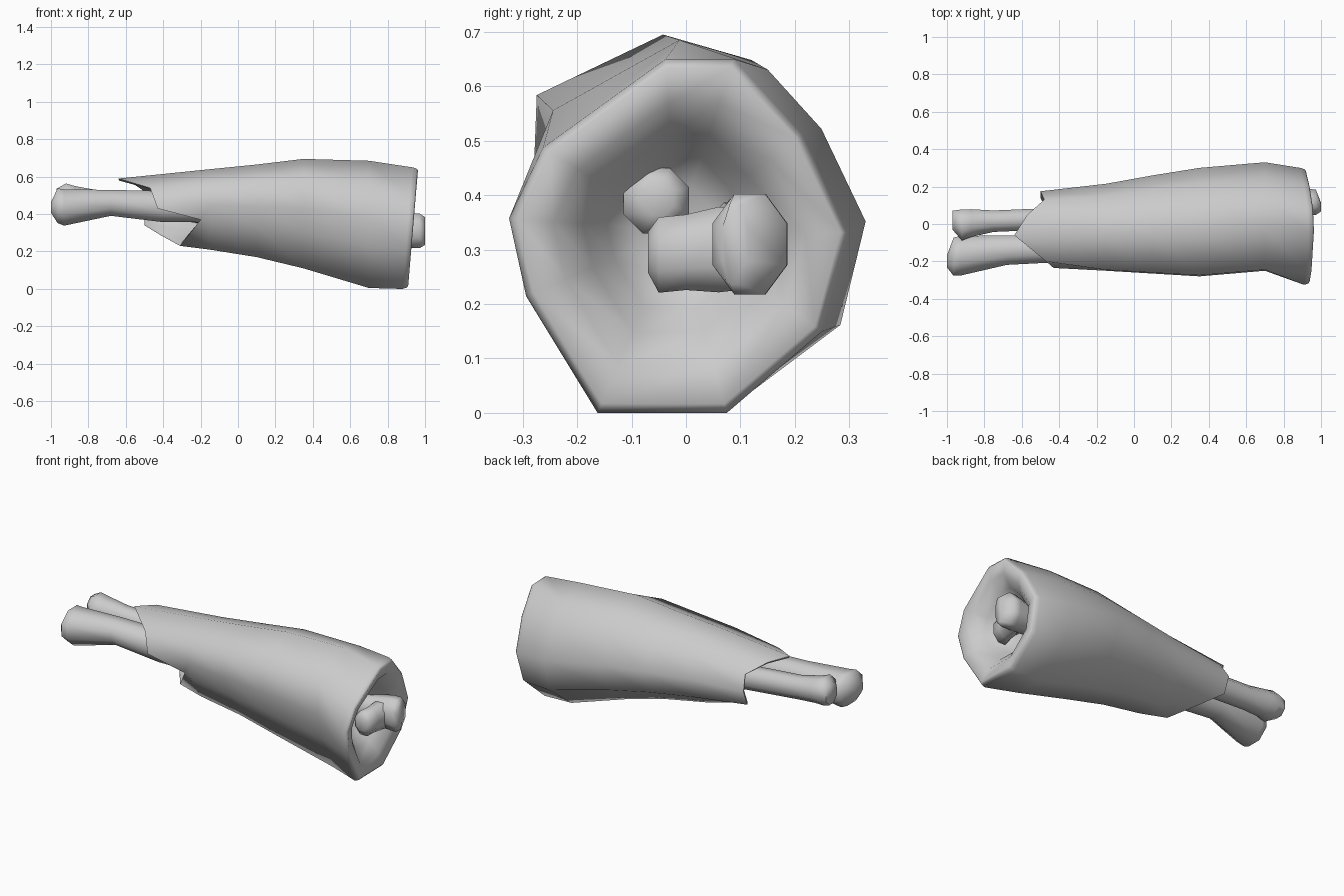
import bpy, bmesh, math
from mathutils import Vector

cube = bpy.data.objects.get("Cube")
if cube:
    bpy.data.objects.remove(cube)

grey = bpy.data.materials.new("plain grey")
grey.use_nodes = True
grey.diffuse_color = (0.6, 0.6, 0.6, 1)
grey.node_tree.nodes["Principled BSDF"].inputs["Base Color"].default_value = (0.6, 0.6, 0.6, 1)


def loft(name, rings, angle):
    """Skin a list of equal rings and close both ends."""
    bm = bmesh.new()
    loops = [[bm.verts.new(p) for p in ring] for ring in rings]
    n = len(loops[0])
    for a, b in zip(loops, loops[1:]):
        for i in range(n):
            j = (i + 1) % n
            bm.faces.new((a[i], a[j], b[j], b[i]))
    bm.faces.new(loops[0])
    bm.faces.new(loops[-1])
    bmesh.ops.recalc_face_normals(bm, faces=bm.faces)
    mesh = bpy.data.meshes.new(name)
    bm.to_mesh(mesh)
    bm.free()
    obj = bpy.data.objects.new(name, mesh)
    bpy.context.collection.objects.link(obj)
    mesh.materials.append(grey)
    bpy.ops.object.select_all(action="DESELECT")
    obj.select_set(True)
    bpy.context.view_layer.objects.active = obj
    bpy.ops.object.shade_smooth_by_angle(angle=math.radians(angle))
    return obj


def inset(ring, scale, dx, flat=0.0):
    """Shrink a ring about its centre, shift it along x, optionally level it."""
    c = sum(ring, Vector()) / len(ring)
    out = []
    for p in ring:
        q = c + (p - c) * scale
        q.x = p.x + (c.x - p.x) * flat + dx
        out.append(q)
    return out


# Cross-sections as fractions of their bounding box, from the top towards the back
cut_profile = [(.46, 1), (.66, 1), (.86, .79), (1, .51), (.92, .23),
               (.64, 0), (.26, 0), (.05, .33), (0, .55), (.1, .75)]
body_profile = [(.41, 1), (.69, .92), (.86, .76), (1, .51), (.92, .23),
                (.56, 0), (.26, 0), (.05, .33), (0, .55), (.01, .81)]


def section(profile, x, y0, y1, z0, z1):
    return [Vector((x, y0 + u * (y1 - y0), z0 + v * (z1 - z0))) for u, v in profile]


# Flesh: thick cut end, tapering body, torn narrow end
cut = section(cut_profile, 0, -.325, .3, 0, .65)
for p in cut:
    p.x = .91 + .08 * p.z - .06 * max(p.y, 0)
torn = [Vector(p) for p in [
    (-.64, -.06, .59), (-.57, .05, .575), (-.48, .13, .51), (-.5, .175, .43), (-.5, .14, .34),
    (-.41, .03, .285), (-.31, -.1, .23), (-.2, -.215, .37), (-.43, -.235, .43), (-.47, -.2, .54)]]
body = [section(body_profile, .7, -.25, .33, .005, .685),
        section(body_profile, .35, -.28, .3, .11, .695),
        section(body_profile, .1, -.265, .26, .17, .665),
        section(body_profile, -.15, -.25, .215, .21, .64)]
bowl = [inset(cut, .25, -.2, .8), inset(cut, .42, -.16, .6), inset(cut, .56, -.075, .3),
        inset(cut, .74, -.02), inset(cut, .95, 0), inset(cut, .98, -.008), inset(cut, 1, -.03)]
hollow = [inset(torn, .93, .005), inset(torn, .85, .14), inset(torn, .5, .3, .8)]
loft("flesh", bowl + body + [torn] + hollow, 75)


# Bones: stations of x, y, z, half width, half height
def bone(name, stations, sides=8, across=False):
    """Loft ovals along x, or along y when across is set."""
    rings = []
    for x, y, z, w, h in stations:
        ring = []
        for i in range(sides):
            a = math.tau * (i + .5) / sides
            u, v = w * math.cos(a), h * math.sin(a)
            ring.append(Vector((x + u, y, z + v) if across else (x, y + u, z + v)))
        rings.append(ring)
    return loft(name, rings, 80)


bone("front_bone", [(-1, -.2, .435, .035, .03), (-.965, -.175, .445, .11, .1),
                    (-.93, -.17, .435, .115, .105), (-.68, -.14, .46, .085, .075),
                    (-.4, -.13, .44, .08, .09), (.4, -.08, .41, .06, .06),
                    (.7, -.06, .39, .06, .055), (.78, -.055, .39, .065, .065),
                    (.8, -.05, .395, .03, .035)])
bone("back_bone", [(-.97, .02, .48, .055, .06), (-.92, -.005, .485, .09, .085),
                   (-.87, .005, .48, .08, .075), (-.75, .015, .465, .062, .068),
                   (-.4, .03, .44, .062, .07), (.4, .07, .34, .06, .07),
                   (.8, .1, .31, .07, .08), (.93, .118, .31, .074, .1),
                   (.972, .117, .31, .074, .1), (1, .09, .31, .025, .08)])
bone("bone_knuckle", [(.86, -.07, .295, .035, .04), (.86, -.05, .29, .06, .075),
                      (.87, 0, .295, .055, .075), (.88, .06, .3, .055, .085),
                      (.9, .1, .3, .05, .08)], across=True)
